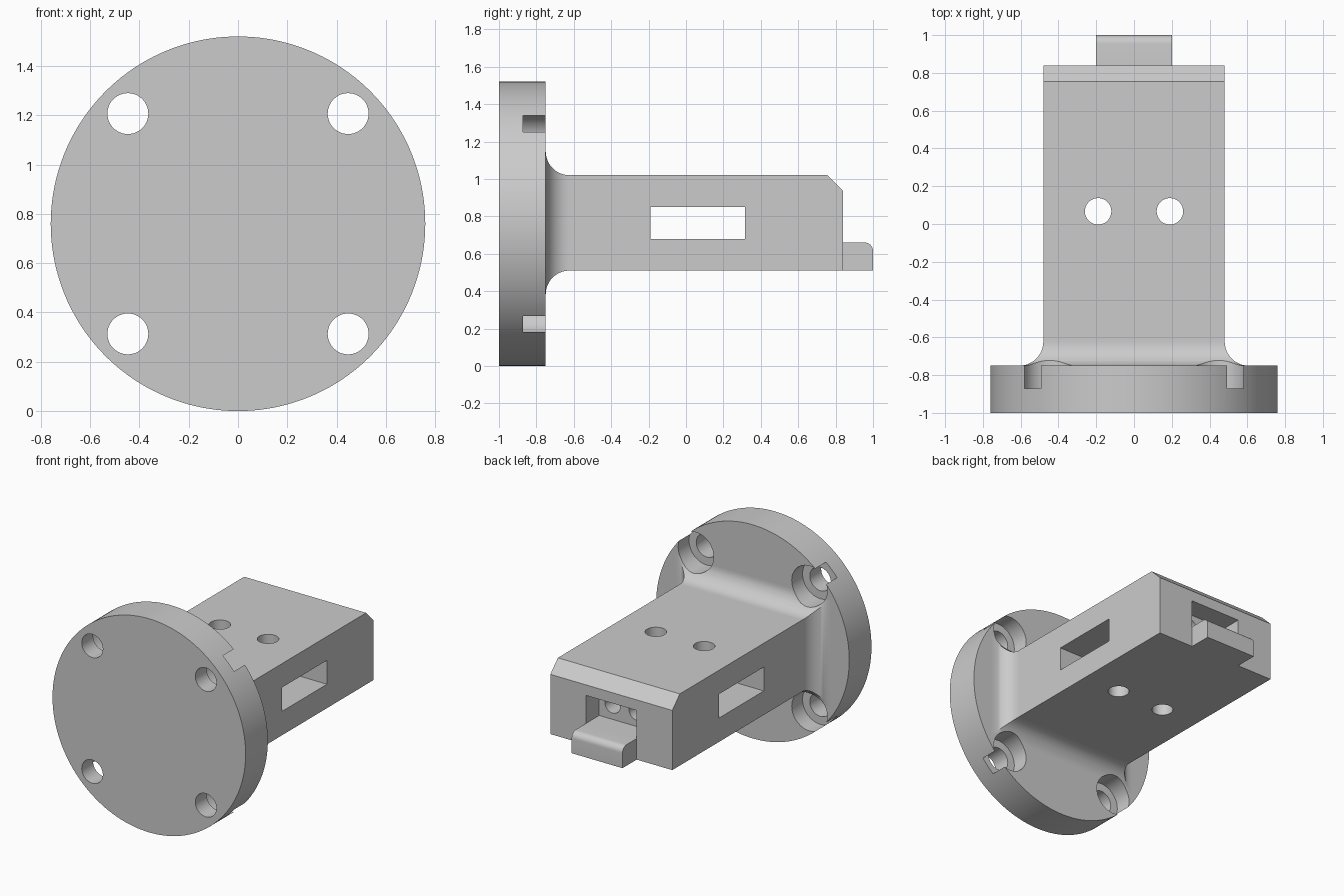
import bpy, bmesh, math
from mathutils import Matrix, Vector

cube = bpy.data.objects.get("Cube")
if cube:
    bpy.data.objects.remove(cube, do_unlink=True)

gray = bpy.data.materials.new("plain_gray")
gray.use_nodes = True
color = (0.6, 0.6, 0.6, 1)
gray.diffuse_color = color
gray.node_tree.nodes["Principled BSDF"].inputs["Base Color"].default_value = color


def finish(name, bm):
    bmesh.ops.recalc_face_normals(bm, faces=bm.faces)
    mesh = bpy.data.meshes.new(name)
    bm.to_mesh(mesh)
    bm.free()
    mesh.materials.append(gray)
    obj = bpy.data.objects.new(name, mesh)
    bpy.context.collection.objects.link(obj)
    return obj


def box(name, low, high):
    low, high = Vector(low), Vector(high)
    bm = bmesh.new()
    bmesh.ops.create_cube(bm, size=1, matrix=Matrix.Translation((low + high) / 2)
                          @ Matrix.Diagonal((high - low).to_4d()))
    return finish(name, bm)


def cylinder(name, start, end, radius, sides=48):
    start, end = Vector(start), Vector(end)
    axis = end - start
    turn = axis.to_track_quat('Z', 'Y').to_matrix().to_4x4()
    bm = bmesh.new()
    bmesh.ops.create_cone(bm, cap_ends=True, segments=sides, radius1=radius, radius2=radius,
                          depth=axis.length, matrix=Matrix.Translation((start + end) / 2) @ turn)
    return finish(name, bm)


def activate(obj):
    bpy.ops.object.select_all(action='DESELECT')
    obj.select_set(True)
    bpy.context.view_layer.objects.active = obj


def cut(obj, cutters):
    activate(obj)
    for cutter in cutters:
        cutter.hide_render = True
        mod = obj.modifiers.new("cut", 'BOOLEAN')
        mod.operation = 'DIFFERENCE'
        mod.solver = 'EXACT'
        mod.object = cutter
        bpy.ops.object.modifier_apply(modifier=mod.name)


def smooth(obj):
    activate(obj)
    bpy.ops.object.shade_smooth_by_angle(angle=math.radians(30))


MID = 0.76           # flange axis height
BACK = -0.75         # back face of the flange
HALF, LOW, TOP, END = 0.48, 0.51, 1.02, 0.84   # body block
FILLET = 0.127

# Round mounting flange
flange = cylinder("mounting_flange", (0, -1, MID), (0, BACK, MID), MID, 160)

# Body block, lofted from rectangles: flared root, straight run, chamfered end
rings = [(BACK - 0.05, FILLET, TOP)]
for i in range(13):
    a = math.radians(90 * i / 12)
    rings.append((BACK + FILLET * (1 - math.cos(a)), FILLET * (1 - math.sin(a)), TOP))
rings += [(BACK + FILLET + 0.015, 0, TOP), (0.755, 0, TOP), (END, 0, 0.935)]

bm = bmesh.new()
previous = None
for y, grow, top in rings:
    w, lo, hi = HALF + grow, LOW - grow, top + grow
    ring = [bm.verts.new((x, y, z)) for x, z in ((-w, lo), (w, lo), (w, hi), (-w, hi))]
    if previous:
        for k in range(4):
            n = (k + 1) % 4
            bm.faces.new((previous[k], previous[n], ring[n], ring[k]))
    else:
        bm.faces.new(ring)
    previous = ring
bm.faces.new(previous)
body = finish("body_block", bm)

# Bolt holes with counterbores that break through the rim and the flared root
bolts, bores = [], []
for sx in (-1, 1):
    for sz in (-1, 1):
        x, z = sx * 0.447, MID + sz * 0.447
        bolts.append(cylinder("bolt_cutter", (x, -1.1, z), (x, -0.8, z), 0.083))
        bores.append(cylinder("counterbore_cutter", (x, -0.872, z), (x, -0.5, z), 0.14))

# Side window, end pocket, vertical holes and screw holes behind the pocket
openings = [box("window_cutter", (-0.7, -0.19, 0.68), (0.7, 0.315, 0.85)),
            box("pocket_cutter", (-0.2, 0.69, 0.66), (0.2, 0.95, 0.86))]
for s in (-1, 1):
    openings.append(cylinder("vertical_cutter", (s * 0.19, 0.067, 0.3), (s * 0.19, 0.067, 1.2), 0.07))
    openings.append(cylinder("screw_cutter", (s * 0.095, 0.25, 0.765), (s * 0.095, 0.75, 0.765), 0.06))

cut(flange, bolts + bores)
cut(body, bores + openings)
for helper in bolts + bores + openings:
    bpy.data.objects.remove(helper, do_unlink=True)

# Tongue at the end, with its upper outer edge rounded
R = 0.045
profile = [(END, LOW), (1, LOW)]
for i in range(9):
    a = math.radians(90 * i / 8)
    profile.append((1 - R + R * math.cos(a), 0.66 - R + R * math.sin(a)))
profile.append((END, 0.66))
bm = bmesh.new()
face = bm.faces.new([bm.verts.new((-0.2, y, z)) for y, z in profile])
new = bmesh.ops.extrude_face_region(bm, geom=[face])["geom"]
bmesh.ops.translate(bm, vec=(0.4, 0, 0), verts=[v for v in new if isinstance(v, bmesh.types.BMVert)])
tongue = finish("end_tongue", bm)

for part in (flange, body, tongue):
    smooth(part)
